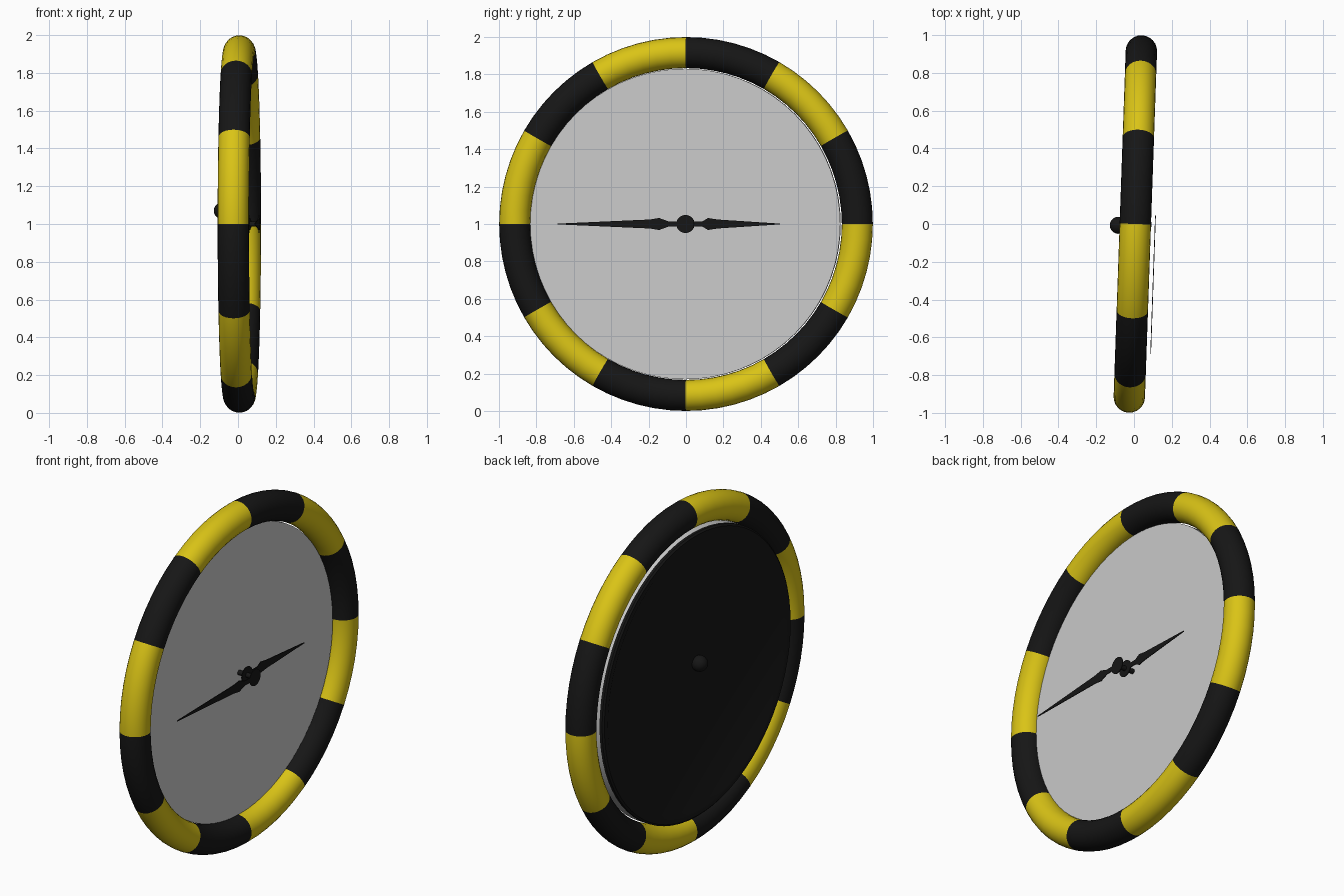
import bpy, bmesh
from math import pi, sin, cos, atan2, radians
from mathutils import Matrix

if "Cube" in bpy.data.objects:
    bpy.data.objects.remove(bpy.data.objects["Cube"])

# Whole clock: turned 2 degrees about z; local +x is the dial side
PLACE = Matrix.Translation((0.007, 0, 1)) @ Matrix.Rotation(radians(-2), 4, 'Z')

def material(name, rgb):
    m = bpy.data.materials.new(name)
    m.diffuse_color = (*rgb, 1)
    m.use_nodes = True
    m.node_tree.nodes["Principled BSDF"].inputs["Base Color"].default_value = m.diffuse_color
    return m

black = material("black", (0.008, 0.008, 0.008))
yellow = material("yellow", (0.7, 0.55, 0.008))

def finish(name, bm, mats=(), smooth=True):
    bmesh.ops.recalc_face_normals(bm, faces=bm.faces)
    me = bpy.data.meshes.new(name)
    bm.to_mesh(me)
    bm.free()
    for m in mats:
        me.materials.append(m)
    ob = bpy.data.objects.new(name, me)
    bpy.context.collection.objects.link(ob)
    me.transform(PLACE)
    if smooth:
        bpy.ops.object.select_all(action='DESELECT')
        ob.select_set(True)
        bpy.context.view_layer.objects.active = ob
        bpy.ops.object.shade_smooth_by_angle(angle=radians(35))
    return ob

def lathe(name, profile, mats=(), n=72, offset=(0, 0), closed=False):
    """Spin (x, radius) points about the local x axis."""
    bm = bmesh.new()
    vs = [bm.verts.new((x, r, 0)) for x, r in profile]
    pairs = list(zip(vs, vs[1:])) + ([(vs[-1], vs[0])] if closed else [])
    es = [bm.edges.new(p) for p in pairs]
    bmesh.ops.spin(bm, geom=vs + es, cent=(0, 0, 0), axis=(1, 0, 0),
                   angle=2 * pi, steps=n, use_duplicate=False)
    bmesh.ops.remove_doubles(bm, verts=bm.verts, dist=1e-5)
    bmesh.ops.translate(bm, verts=bm.verts, vec=(0, *offset))
    if len(mats) == 2:  # twelve alternating stripes
        for f in bm.faces:
            c = f.calc_center_median()
            f.material_index = int((atan2(c.y, c.z) % (2 * pi)) / (pi / 6)) % 2
    return finish(name, bm, mats)

# Striped round rim
R, T = 0.916, 0.083
lathe("striped_rim", [(T * cos(2 * pi * i / 24), R + T * sin(2 * pi * i / 24))
                      for i in range(24)], (black, yellow), closed=True)

# Grey dial and black back cover with raised lip
lathe("dial", [(0, 0), (0, 0.83), (-0.055, 0.83), (-0.055, 0)], offset=(-0.005, 0))
lathe("back_cover", [(-0.055, 0), (-0.055, 0.83), (-0.072, 0.83), (-0.08, 0.82),
                     (-0.08, 0.79), (-0.07, 0.77), (-0.07, 0)], (black,), offset=(-0.005, 0))

# Setting knob on the back
lathe("back_knob", [(-0.09 - 0.045 * cos(pi * i / 10), 0.045 * sin(pi * i / 10))
                    for i in range(11)], (black,), n=24, offset=(-0.01, 0.07))

# Axle and flat hands with round hubs
lathe("axle", [(0, 0), (0, 0.014), (0.085, 0.014), (0.085, 0)], (black,), n=16)

def hand(name, x, side, wide, tip):
    bm = bmesh.new()
    half = [(0.04, 0.014), (0.09, 0.014), (wide, 0.032), (wide + 0.05, 0.024), (tip, 0.002)]
    outline = half + [(y, -z) for y, z in reversed(half)]
    hub = [(0.048 * cos(2 * pi * i / 24), 0.048 * sin(2 * pi * i / 24)) for i in range(24)]
    for pts in (outline, hub):
        f = bm.faces.new([bm.verts.new((x, side * y, z)) for y, z in pts])
        g = bmesh.ops.extrude_face_region(bm, geom=[f])["geom"]
        bmesh.ops.translate(bm, vec=(0.004, 0, 0),
                            verts=[v for v in g if isinstance(v, bmesh.types.BMVert)])
    finish(name, bm, (black,), smooth=False)

hand("hour_hand", 0.05, 1, 0.12, 0.505)
hand("minute_hand", 0.103, -1, 0.14, 0.684)
